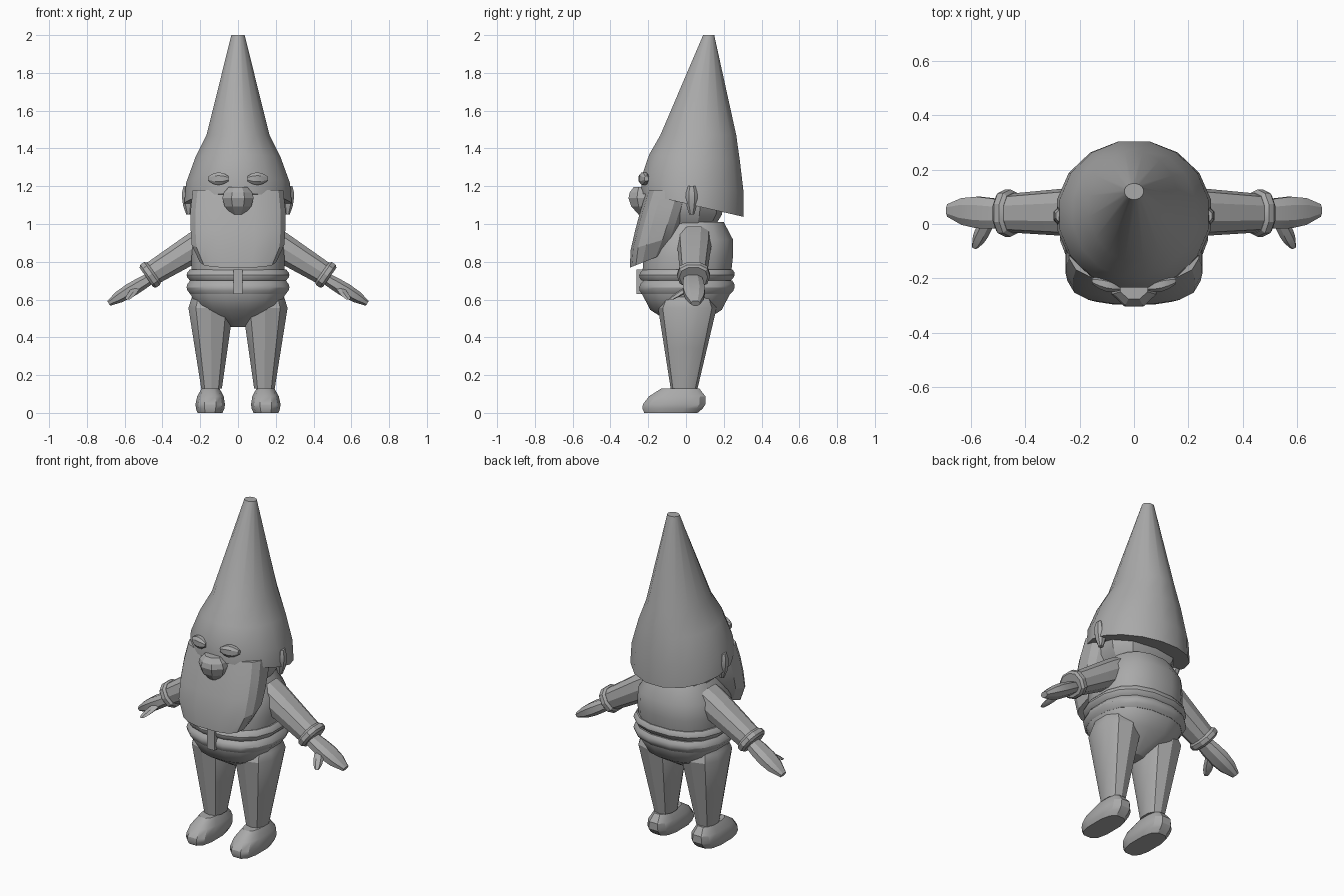
import bpy, bmesh, math
from mathutils import Vector

if "Cube" in bpy.data.objects:
    bpy.data.objects.remove(bpy.data.objects["Cube"], do_unlink=True)

stone = bpy.data.materials.new("stone grey")
stone.use_nodes = True
stone.diffuse_color = (0.4, 0.4, 0.4, 1)
stone.node_tree.nodes["Principled BSDF"].inputs["Base Color"].default_value = stone.diffuse_color

SIDEWAYS = Vector((1, 0, 0))
BACKWARD = Vector((0, 1, 0))


def oval(sides, boxy):
    """Unit superellipse points; a higher boxy value gives squarer corners."""
    def squash(value):
        return math.copysign(abs(value) ** (2 / boxy), value)
    angles = [math.tau * (i + 0.5) / sides for i in range(sides)]
    return [(squash(math.cos(a)), squash(math.sin(a))) for a in angles]


def skin(name, rings, smooth):
    """Bridge point rings into one capped solid."""
    bm = bmesh.new()
    loops = [[bm.verts.new(point) for point in ring] for ring in rings]
    for low, high in zip(loops, loops[1:]):
        for i in range(len(low)):
            bm.faces.new((low[i - 1], low[i], high[i], high[i - 1]))
    bm.faces.new(loops[0])
    bm.faces.new(loops[-1])
    bmesh.ops.recalc_face_normals(bm, faces=bm.faces)
    mesh = bpy.data.meshes.new(name)
    bm.to_mesh(mesh)
    bm.free()
    mesh.materials.append(stone)
    part = bpy.data.objects.new(name, mesh)
    bpy.context.collection.objects.link(part)
    bpy.ops.object.select_all(action='DESELECT')
    part.select_set(True)
    bpy.context.view_layer.objects.active = part
    bpy.ops.object.shade_smooth_by_angle(angle=math.radians(smooth))


def swell(name, start, end, wide, deep, low=1, high=1, peak=0.5, curve=2,
          droop=0, sides=10, boxy=2.4, smooth=30, mirror=False):
    """Solid from start to end, full size at peak and tapering to low and high.

    Upright parts keep level sections; sideways parts get sections square to their path.
    """
    start, end = Vector(start), Vector(end)
    if mirror:
        start.x, end.x = -start.x, -end.x
    along = end - start
    across = SIDEWAYS
    if abs(along.x) > abs(along.z):
        across = along.cross(BACKWARD).normalized()
    rings = []
    for s in (0, peak / 2, peak, (1 + peak) / 2, 1):
        if s < peak:
            scale = 1 - (1 - low) * ((peak - s) / peak) ** curve
        else:
            scale = 1 - (1 - high) * ((s - peak) / (1 - peak)) ** curve
        ring = []
        for u, v in oval(sides, boxy):
            point = start + along * s + across * (u * wide * scale) + BACKWARD * (v * deep * scale)
            point.z += v * deep * scale * droop * (1 - s)
            ring.append(point)
        rings.append(ring)
    skin(name, rings, smooth)


# Hat: height, half width, front and back of each ring; the rim drops at the back
hat_rings = []
drop = -0.23
for height, half, front, back in ((1.1, .29, -.24, .31), (1.21, .28, -.24, .31),
                                  (1.35, .23, -.2, .29), (1.47, .17, -.14, .27),
                                  (2, .036, .09, .15)):
    middle, depth = (front + back) / 2, (back - front) / 2
    hat_rings.append([(u * half, middle + v * depth, height + v * depth * drop)
                      for u, v in oval(sides=16, boxy=2)])
    drop = min(0, drop + 0.08)
skin("hat", hat_rings, smooth=50)

# Head, beard and nose
swell("head", (0, 0, 1), (0, 0, 1.2), wide=.23, deep=.2, low=.8)
swell("beard", (0, -.195, .81), (0, -.085, 1.18), wide=.255, deep=.13,
      low=.8, high=.95, curve=3, droop=.4, sides=16, boxy=3, smooth=20)
swell("nose", (0, -.22, 1.05), (0, -.23, 1.195), wide=.09, deep=.085,
      low=.4, high=.6, peak=.6, sides=8, boxy=2, smooth=0)

# Jacket and trouser seat
swell("jacket", (0, 0, .7), (0, .03, 1.01), wide=.25, deep=.24,
      low=.97, high=.72, peak=.4, curve=3, sides=16)
swell("trouser_seat", (0, 0, .455), (0, 0, .68), wide=.26, deep=.24,
      low=.2, peak=.8, sides=16)

# Jacket hem and belt, each with its fastening in front
for band, fastening, base, height in (("jacket_hem", "hem_button", .7, .06),
                                      ("belt", "buckle", .63, .07)):
    top = base + height
    swell(band, (0, 0, base), (0, .01, top), wide=.277, deep=.257,
          low=.93, high=.93, sides=16)
    swell(fastening, (0, -.24, base), (0, -.24, top), wide=.035, deep=.03,
          sides=4, boxy=2)

# Paired parts
for label, mirror in (("left_", False), ("right_", True)):
    swell(label + "ear", (.262, .03, 1.05), (.27, .03, 1.2), wide=.032, deep=.034,
          low=.4, high=.6, peak=.6, sides=8, mirror=mirror)
    swell(label + "eyebrow", (.05, -.235, 1.24), (.155, -.21, 1.24), wide=.036, deep=.028,
          low=.4, high=.4, sides=8, mirror=mirror)
    swell(label + "moustache", (.02, -.21, 1.1), (.19, -.17, 1.14), wide=.035, deep=.03,
          high=.4, sides=6, mirror=mirror)
    swell(label + "sleeve", (.16, .045, .92), (.475, .04, .725), wide=.082, deep=.09,
          high=.78, peak=.2, curve=1, mirror=mirror)
    swell(label + "cuff", (.445, .04, .745), (.485, .04, .717), wide=.077, deep=.088,
          low=.85, high=.85, curve=4, mirror=mirror)
    swell(label + "hand", (.46, .035, .715), (.685, .05, .58), wide=.04, deep=.062,
          low=.8, high=.4, sides=8, mirror=mirror)
    swell(label + "thumb", (.54, .01, .66), (.585, -.08, .6), wide=.026, deep=.026,
          high=.5, sides=6, mirror=mirror)
    swell(label + "leg", (.14, -.01, .13), (.144, .01, .63), wide=.124, deep=.155,
          low=.46, high=.8, peak=.85, curve=1, mirror=mirror)
    swell(label + "ankle", (.142, 0, .08), (.142, 0, .16), wide=.043, deep=.057,
          sides=8, mirror=mirror)
    swell(label + "shoe", (.148, -.08, 0), (.145, -.03, .13), wide=.08, deep=.17,
          low=.85, high=.6, peak=.35, sides=12, boxy=2.8, mirror=mirror)
